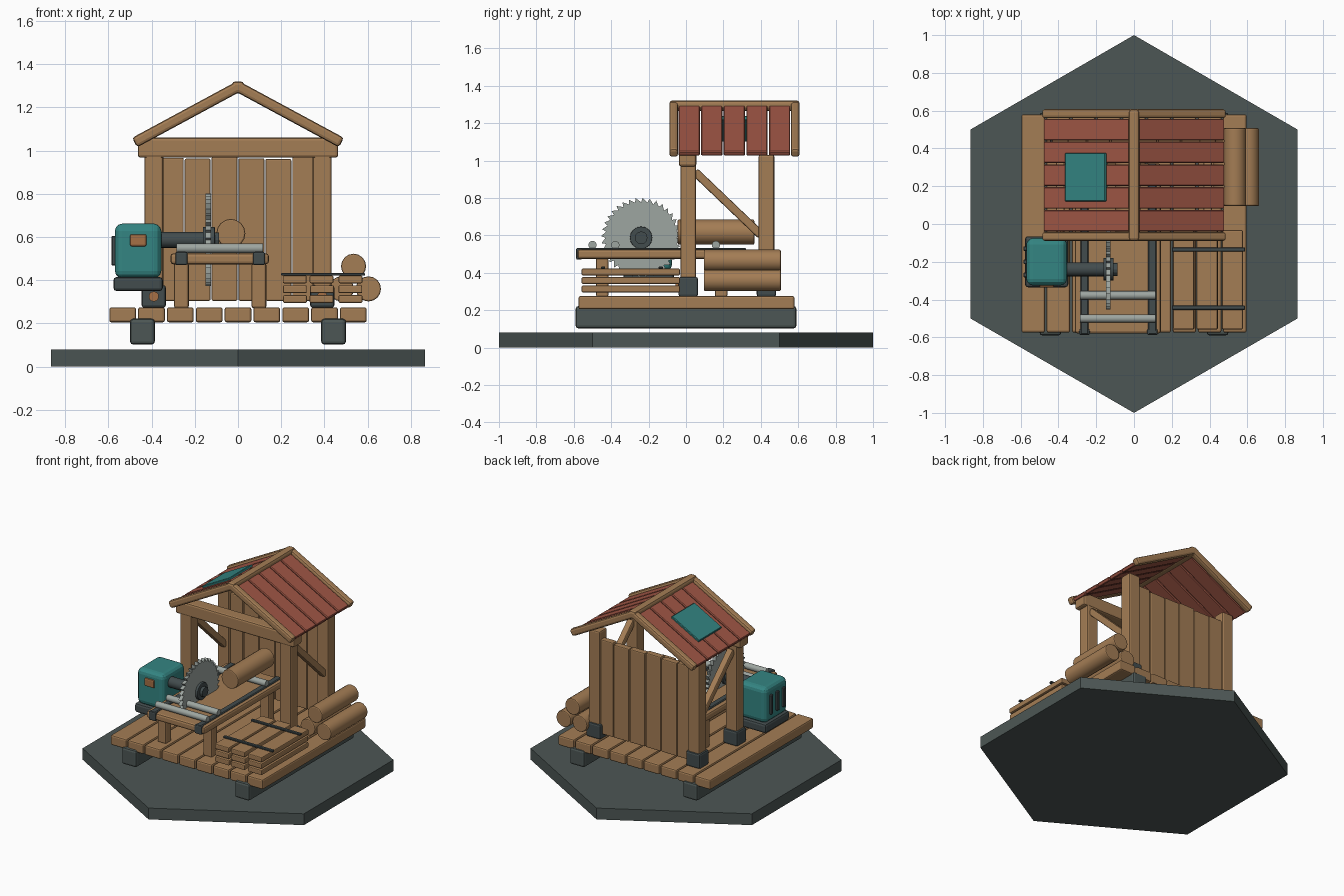
import bpy, bmesh, math, random
from mathutils import Matrix, Euler

if "Cube" in bpy.data.objects:
    bpy.data.objects.remove(bpy.data.objects["Cube"])

random.seed(4)


def colour(name, rgb):
    m = bpy.data.materials.new(name)
    m.diffuse_color = (*rgb, 1)
    m.use_nodes = True
    m.node_tree.nodes["Principled BSDF"].inputs["Base Color"].default_value = m.diffuse_color
    return m


WOOD = colour("wood", (0.37, 0.205, 0.09))
RED = colour("red_roof", (0.35, 0.094, 0.06))
TEAL = colour("teal_paint", (0.034, 0.235, 0.225))
STONE = colour("dark_base", (0.073, 0.094, 0.09))
IRON = colour("dark_iron", (0.055, 0.072, 0.075))
STEEL = colour("pale_steel", (0.34, 0.38, 0.355))
COPPER = colour("copper", (0.38, 0.16, 0.06))


def finish(name, bm, mat, matrix, bevel=0, seg=2):
    if bevel:
        # only the sharp edges are rounded
        edges = [e for e in bm.edges if e.calc_face_angle(0) > 1.0]
        bmesh.ops.bevel(bm, geom=edges, offset=bevel, segments=seg, profile=0.5, affect='EDGES')
    bm.transform(matrix)
    me = bpy.data.meshes.new(name)
    bm.to_mesh(me)
    bm.free()
    me.materials.append(mat)
    ob = bpy.data.objects.new(name, me)
    bpy.context.collection.objects.link(ob)
    return ob


def box(name, c, s, mat=WOOD, bevel=0.01, rot=(0, 0, 0), seg=2):
    bm = bmesh.new()
    bmesh.ops.create_cube(bm, size=1)
    bm.transform(Matrix.Diagonal((*s, 1)))
    return finish(name, bm, mat, Matrix.Translation(c) @ Euler(rot).to_matrix().to_4x4(), bevel, seg)


def span(name, x, y, z, mat=WOOD, bevel=0.01, seg=2):
    # box given by its ranges
    r = (x, y, z)
    return box(name, [(a + b) / 2 for a, b in r], [b - a for a, b in r], mat, bevel, seg=seg)


def rod(name, c, r, length, axis, mat=WOOD, sides=16, bevel=0.0):
    bm = bmesh.new()
    bmesh.ops.create_cone(bm, cap_ends=True, segments=sides, radius1=r, radius2=r, depth=length)
    rot = {'x': (0, math.pi / 2, 0), 'y': (math.pi / 2, 0, 0), 'z': (0, 0, 0)}[axis]
    ob = finish(name, bm, mat, Matrix.Translation(c) @ Euler(rot).to_matrix().to_4x4(), bevel)
    for p in ob.data.polygons:
        p.use_smooth = len(p.vertices) == 4 and sides > 12
    for e in ob.data.edges:
        a, b = (ob.data.vertices[i].co for i in e.vertices)
        e.use_edge_sharp = abs((a - b)['xyz'.index(axis)]) < 1e-4
    return ob


# Hexagonal ground slab, points towards front and back
bm = bmesh.new()
bmesh.ops.create_cone(bm, cap_ends=True, segments=6, radius1=1, radius2=1, depth=0.08)
far = max(bm.verts, key=lambda v: v.co.y).co
turn = 0 if abs(far.y - 1) < 1e-3 else math.pi / 6
finish("ground_slab", bm, STONE, Matrix.Translation((0, 0, 0.04)) @ Matrix.Rotation(turn, 4, 'Z'))

# Skids and deck planks
for s in (-1, 1):
    span("skid", sorted((s * 0.385, s * 0.5)), (-0.59, 0.59), (0.102, 0.222), STONE, 0.015)
for i in range(9):
    cx = (i - 4) * 0.1335
    span("deck_plank", (cx - 0.062, cx + 0.062), (-0.575, 0.58), (0.205, 0.275), WOOD, 0.01)

# Posts with iron feet, pegs and diagonal braces
for x in (-0.39, 0.39):
    for y, top in ((0.012, 0.98), (0.43, 1.03)):
        box("post", (x, y, (0.28 + top) / 2), (0.088, 0.084, top - 0.28))
        box("post_foot", (x, y, 0.325), (0.112, 0.105, 0.105), IRON, 0.012)
    rod("foot_peg", (x, -0.045, 0.325), 0.024, 0.02, 'y', COPPER, 10)
    box("brace", (x, 0.225, 0.77), (0.045, 0.49, 0.045), WOOD, 0.008, (-0.763, 0, 0))

# Back wall boards
for i in range(6):
    cx = (i - 2.5) * 0.1245
    top = 0.975 + random.uniform(-0.015, 0.015)
    span("wall_board", (cx - 0.06, cx + 0.06), (0.412, 0.458), (0.305, top), WOOD, 0.007)

# Front tie beam
span("tie_beam", (-0.464, 0.464), (-0.038, 0.055), (0.968, 1.06), WOOD, 0.012)

# Roof: ridge, rafters, boards and a painted patch, all on one slope
PITCH = math.atan(0.54)
for s in (-1, 1):
    rot = (0, s * PITCH, 0)
    for y in (-0.066, 0.584):
        box("rafter", (s * 0.237, y, 1.168), (0.55, 0.047, 0.05), WOOD, 0.014, rot)
    for i in range(5):
        box("roof_board", (s * 0.238, 0.017 + i * 0.1208, 1.163), (0.535, 0.114, 0.026), RED, 0.005, rot, 1)
box("roof_patch", (-0.247 - 0.006, 0.248, 1.158 + 0.012), (0.245, 0.256, 0.026), TEAL, 0.004, (0, -PITCH, 0), 1)
box("ridge_pole", (0, 0.259, 1.293), (0.056, 0.697, 0.056), WOOD, 0.016)

# Saw table: top, legs, guide rails and rollers
span("table_top", (-0.313, 0.143), (-0.58, 0.32), (0.474, 0.525), WOOD, 0.014)
for x in (-0.262, 0.097):
    for y in (-0.448, 0.188):
        box("table_leg", (x, y, 0.375), (0.068, 0.066, 0.21))
    span("guide_rail", (x - 0.022, x + 0.022), (-0.586, 0.32), (0.5, 0.533), IRON, 0.005, 1)
    span("rail_cap", (x - 0.028, x + 0.028), (-0.588, -0.555), (0.47, 0.532), IRON, 0.008)
for y in (-0.5, -0.378, 0.16):
    rod("roller", (-0.085, y, 0.548), 0.022, 0.4, 'x', STEEL)

# Circular saw blade with slanted teeth
bm = bmesh.new()
TEETH = 36
ring = []
for i in range(TEETH * 2):
    r = 0.214 if i % 2 else 0.19
    a = math.tau * (i + (0.55 if i % 2 else 0)) / (TEETH * 2)
    ring.append(bm.verts.new((-0.0125, r * math.cos(a), r * math.sin(a))))
face = bm.faces.new(ring)
ext = bmesh.ops.extrude_face_region(bm, geom=[face])
for v in ext["geom"]:
    if isinstance(v, bmesh.types.BMVert):
        v.co.x += 0.025
bmesh.ops.recalc_face_normals(bm, faces=bm.faces)
finish("saw_blade", bm, STEEL, Matrix.Translation((-0.137, -0.24, 0.587)))
rod("blade_flange", (-0.135, -0.24, 0.587), 0.06, 0.055, 'x', IRON, 16, 0.004)
rod("blade_nut", (-0.11, -0.24, 0.587), 0.034, 0.045, 'x', IRON, 12)
rod("drive_shaft", (-0.27, -0.24, 0.587), 0.037, 0.24, 'x', IRON)

# Motor: casing, base, front plate and side vents
span("motor_casing", (-0.57, -0.355), (-0.325, -0.075), (0.41, 0.662), TEAL, 0.034, 3)
span("motor_base", (-0.577, -0.348), (-0.335, -0.065), (0.35, 0.415), IRON, 0.015)
span("motor_plate", (-0.5, -0.424), (-0.336, -0.315), (0.557, 0.613), COPPER, 0.008)
for y in (-0.27, -0.2, -0.13):
    span("motor_vent", (-0.586, -0.56), (y - 0.012, y + 0.012), (0.468, 0.605), IRON, 0.004, 1)

# Log waiting on the table and log pile
rod("table_log", (-0.033, 0.16, 0.617), 0.067, 0.41, 'y', WOOD, 16, 0.007)
for x, z in ((0.478, 0.36), (0.604, 0.36), (0.535, 0.465)):
    rod("pile_log", (x, 0.301, z), 0.058, 0.412, 'y', WOOD, 16, 0.007)

# Stacked sawn boards with straps
for cx in (0.26, 0.389, 0.524):
    for k in range(3):
        dx = random.uniform(-0.005, 0.005)
        box("sawn_board", (cx + dx, -0.295, 0.313 + k * 0.0455), (0.11, 0.525, 0.036), WOOD, 0.006)
for y in (-0.135, -0.443):
    span("stack_strap", (0.2, 0.588), (y - 0.011, y + 0.011), (0.421, 0.434), IRON, 0.003, 1)
